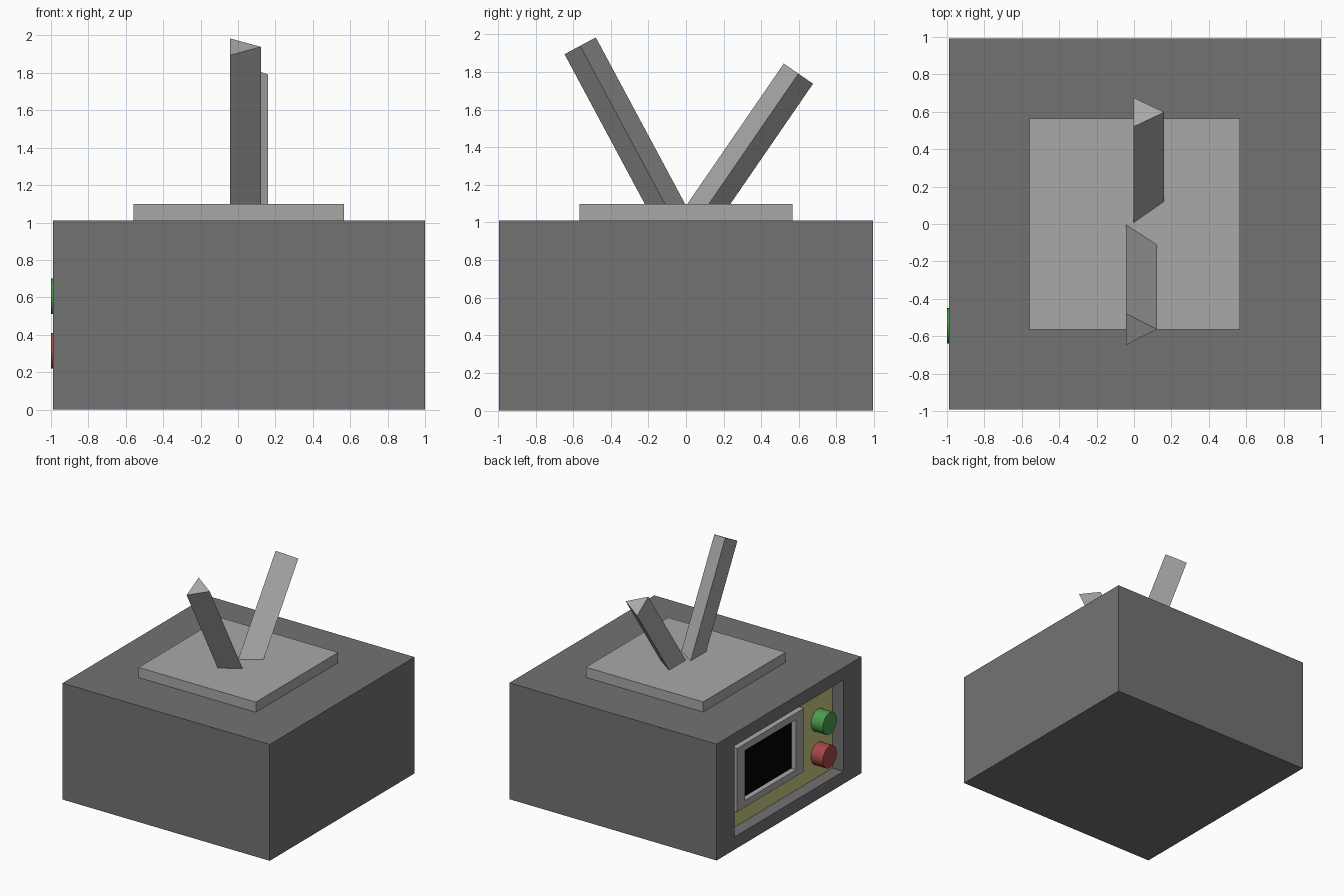
import bpy, bmesh, math
from mathutils import Matrix, Vector

if "Cube" in bpy.data.objects:
    bpy.data.objects.remove(bpy.data.objects["Cube"])


def material(name, rgb):
    m = bpy.data.materials.new(name)
    m.diffuse_color = (*rgb, 1)
    m.use_nodes = True
    m.node_tree.nodes["Principled BSDF"].inputs["Base Color"].default_value = m.diffuse_color
    return m


def finish(name, bm, mat):
    bmesh.ops.recalc_face_normals(bm, faces=bm.faces[:])
    me = bpy.data.meshes.new(name)
    bm.to_mesh(me)
    bm.free()
    ob = bpy.data.objects.new(name, me)
    bpy.context.collection.objects.link(ob)
    me.materials.append(mat)
    return ob


def box(name, lo, hi, mat, recess=None):
    """Box between two corners; recess = (y margin, z margin, depth) in the -x face."""
    lo, hi = Vector(lo), Vector(hi)
    mid, size = (lo + hi) / 2, hi - lo
    bm = bmesh.new()
    bmesh.ops.create_cube(bm, size=1)
    for v in bm.verts:
        v.co = mid + v.co * size
    if recess:
        my, mz, depth = recess
        face = min(bm.faces, key=lambda f: f.calc_center_median().x)
        bmesh.ops.inset_individual(bm, faces=[face], thickness=0.02)
        for v in face.verts:
            v.co.y = mid.y + math.copysign(size.y / 2 - my, v.co.y - mid.y)
            v.co.z = mid.z + math.copysign(size.z / 2 - mz, v.co.z - mid.z)
        new = bmesh.ops.extrude_discrete_faces(bm, faces=[face])["faces"][0]
        for v in new.verts:
            v.co.x += depth
    return finish(name, bm, mat)


def antenna(name, x, y, tilt, length, mat):
    """Three-sided rod leaning along y; (x, y) is its axis at the plate top."""
    bm = bmesh.new()
    bmesh.ops.create_cone(bm, cap_ends=True, segments=3, radius1=0.109, radius2=0.109, depth=length)
    # put one corner of the triangle towards +x
    far = max((v.co for v in bm.verts), key=lambda c: c.x)
    if abs(far.y) > 0.01:
        bm.transform(Matrix.Rotation(math.radians(-90), 4, 'Z'))
    bm.transform(Matrix.Translation((0, 0, length / 2)))
    bm.transform(Matrix.Rotation(-tilt, 4, 'X'))
    bm.transform(Matrix.Translation((x, y, 1.095)))
    # flatten the foot inside the plate
    axis = Vector((0, math.sin(tilt), math.cos(tilt)))
    for v in bm.verts:
        if (v.co - Vector((x, y, 1.095))).dot(axis) < length / 2:
            v.co += axis * ((1.05 - v.co.z) / axis.z)
    return finish(name, bm, mat)


def button(name, z, mat):
    bm = bmesh.new()
    bmesh.ops.create_cone(bm, cap_ends=True, segments=32, radius1=0.095, radius2=0.095, depth=0.12)
    bm.transform(Matrix.Translation((-0.94, -0.545, z)) @ Matrix.Rotation(math.pi / 2, 4, 'Y'))
    ob = finish(name, bm, mat)
    bpy.ops.object.select_all(action='DESELECT')
    ob.select_set(True)
    bpy.context.view_layer.objects.active = ob
    bpy.ops.object.shade_smooth_by_angle()


dark = material("dark_grey", (0.171, 0.171, 0.171))
grey = material("mid_grey", (0.396, 0.396, 0.396))
olive = material("olive", (0.58, 0.58, 0.22))
black = material("black", (0.0, 0.0, 0.0))
green = material("green", (0.07, 0.33, 0.075))
red = material("red", (0.38, 0.065, 0.065))

# Cabinet with a shallow recess in its control side
box("cabinet", (-0.989, -0.993, 0), (1.0, 0.993, 1.01), dark, (0.248, 0.11, 0.124))
box("control_panel", (-0.885, -0.745, 0.11), (-0.865, 0.745, 0.90), olive)

# Screen and its raised frame
box("screen_frame", (-0.935, -0.283, 0.27), (-0.883, 0.635, 0.82), grey, (0.109, 0.058, 0.048))
box("screen", (-0.889, -0.174, 0.328), (-0.884, 0.526, 0.762), black)

# Buttons
button("green_button", 0.605, green)
button("red_button", 0.315, red)

# Plate and antennas on top
box("top_plate", (-0.56, -0.565, 1.005), (0.567, 0.565, 1.098), grey)
antenna("back_antenna", 0.052, 0.119, math.radians(34.5), 0.845, grey)
antenna("front_antenna", 0.013, -0.11, math.radians(-28.2), 0.958, grey)
